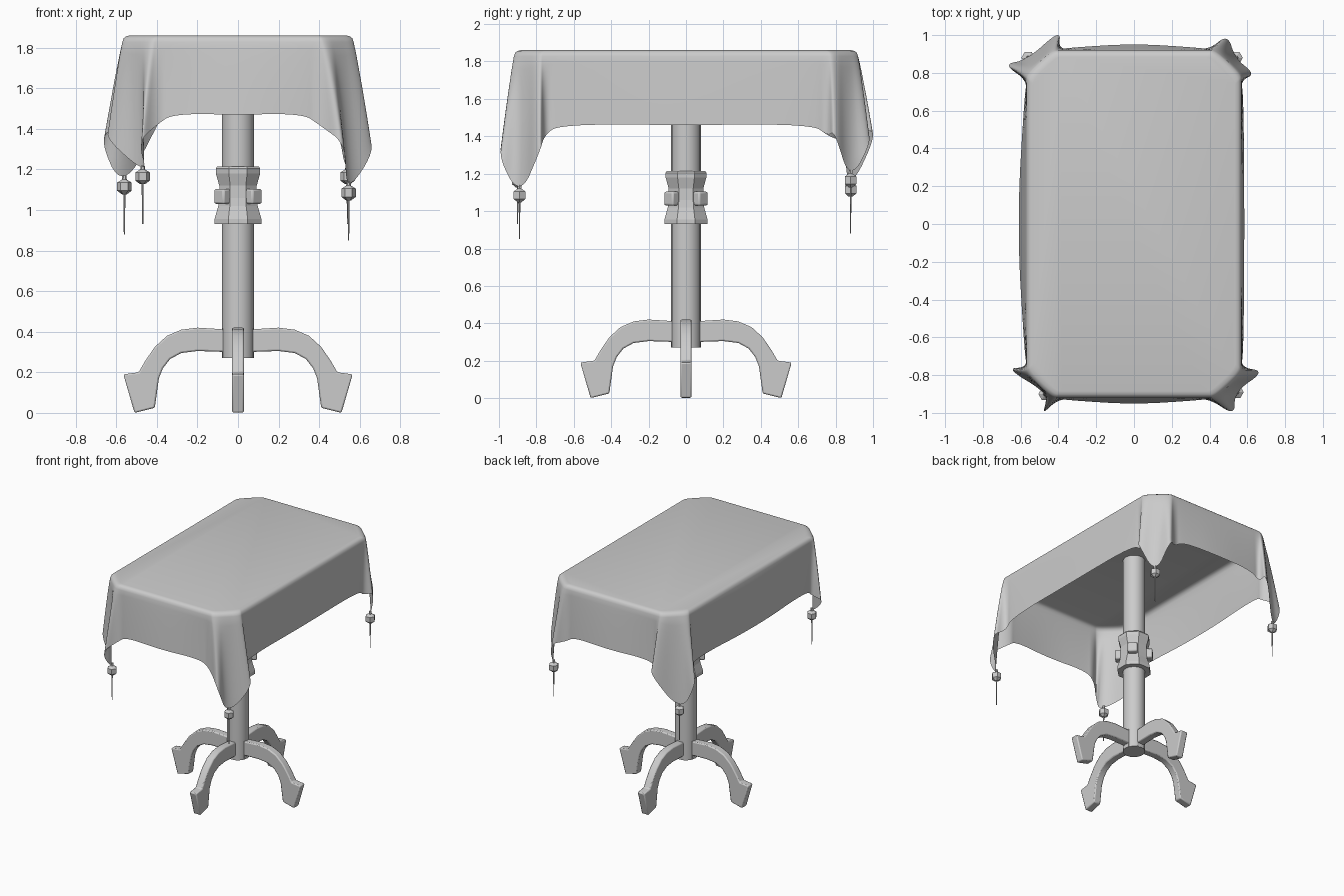
import bpy, bmesh, math
from mathutils import Vector

if "Cube" in bpy.data.objects:
    bpy.data.objects.remove(bpy.data.objects["Cube"], do_unlink=True)

grey = bpy.data.materials.new("plain grey")
grey.use_nodes = True
grey.diffuse_color = (0.6, 0.6, 0.6, 1)
grey.node_tree.nodes["Principled BSDF"].inputs["Base Color"].default_value = (0.6, 0.6, 0.6, 1)


def finish(bm, name, smooth=None, bevel=0):
    """Turn a bmesh into a named object with material, bevel and shading."""
    bmesh.ops.recalc_face_normals(bm, faces=bm.faces)
    mesh = bpy.data.meshes.new(name)
    bm.to_mesh(mesh)
    bm.free()
    mesh.materials.append(grey)
    ob = bpy.data.objects.new(name, mesh)
    bpy.context.collection.objects.link(ob)
    bpy.ops.object.select_all(action='DESELECT')
    ob.select_set(True)
    bpy.context.view_layer.objects.active = ob
    if bevel:
        mod = ob.modifiers.new("soft edges", 'BEVEL')
        mod.width, mod.segments, mod.limit_method = bevel, 2, 'ANGLE'
        mod.angle_limit = math.radians(40)
    if smooth:
        bpy.ops.object.shade_smooth_by_angle(angle=math.radians(smooth))
    return ob


def loft(bm, rings, cap_start=True, cap_end=True):
    """Skin closed rings of points, with optional end faces."""
    loops = [[bm.verts.new(p) for p in ring] for ring in rings]
    for a, b in zip(loops, loops[1:]):
        for i in range(len(a)):
            j = (i + 1) % len(a)
            bm.faces.new((a[i], a[j], b[j], b[i]))
    if cap_start:
        bm.faces.new(loops[0])
    if cap_end:
        bm.faces.new(loops[-1])


def lathe(name, profile, sides, smooth=None, centre=(0, 0), turn=0.0):
    bm = bmesh.new()
    angles = [math.tau * (i + turn) / sides for i in range(sides)]
    loft(bm, [[(centre[0] + r * math.cos(a), centre[1] + r * math.sin(a), z) for a in angles]
              for r, z in profile])
    return finish(bm, name, smooth)


# Pedestal column and carved collar
lathe("column", [(0.08, 0.27), (0.08, 1.855)], 16, 40)
lathe("collar", [(0.08, 0.93), (0.125, 0.93), (0.125, 0.955), (0.105, 1.02), (0.1, 1.06),
                 (0.1, 1.12), (0.118, 1.18), (0.118, 1.205), (0.11, 1.215), (0.08, 1.215)], 8, None, turn=0.5)

# Four bosses around the collar, set diagonally
for k in range(4):
    bm = bmesh.new()
    bmesh.ops.create_cube(bm, size=1)
    bmesh.ops.scale(bm, vec=(0.06, 0.07, 0.075), verts=bm.verts)
    boss = finish(bm, "collar_boss", 40, 0.01)
    a = math.radians(45 + 90 * k)
    boss.location = (0.105 * math.cos(a), 0.105 * math.sin(a), 1.067)
    boss.rotation_euler.z = a

# Four arched legs with flared feet, cut from one side profile
LEG = [(0.05, 0.41), (0.12, 0.415), (0.2, 0.42), (0.28, 0.41), (0.35, 0.38), (0.41, 0.325),
       (0.455, 0.26), (0.49, 0.2), (0.565, 0.19), (0.51, 0.0), (0.41, 0.025), (0.39, 0.17),
       (0.37, 0.22), (0.335, 0.265), (0.28, 0.295), (0.2, 0.305), (0.05, 0.3)]
for k, name in enumerate(["left_leg", "back_leg", "right_leg", "front_leg"]):
    bm = bmesh.new()
    loft(bm, [[(x, y, z) for x, z in LEG] for y in (-0.03, 0.03)])
    leg = finish(bm, name, 35, 0.008)
    leg.rotation_euler.z = k * math.pi / 2

# Tenon block where each leg meets the column
for k in range(4):
    bm = bmesh.new()
    bmesh.ops.create_cube(bm, size=1)
    bmesh.ops.scale(bm, vec=(0.03, 0.06, 0.14), verts=bm.verts)
    block = finish(bm, "leg_joint", None)
    a = k * math.pi / 2
    block.location = (0.062 * math.cos(a), 0.062 * math.sin(a), 0.345)
    block.rotation_euler.z = a

# Cloth corners: side signs, then hem points of side fold, hanging tip, end fold
CORNERS = [
    ((1, 1), (0.62, 0.80, 1.40), (0.54, 0.88, 1.21), (0.49, 0.98, 1.38)),
    ((-1, 1), (0.66, 0.84, 1.35), (0.56, 0.88, 1.16), (0.41, 1.00, 1.40)),
    ((-1, -1), (0.64, 0.78, 1.36), (0.47, 0.90, 1.21), (0.48, 0.99, 1.33)),
    ((1, -1), (0.66, 0.79, 1.31), (0.545, 0.89, 1.13), (0.52, 0.99, 1.31)),
]
HALF_X, HALF_Y, TOP = 0.57, 0.92, 1.86
columns = []


def sharpen(a, p, c):
    """Push a fold point out to offset the later smoothing."""
    a, p, c = Vector(a), Vector(p), Vector(c)
    return p + (p - (a + c) / 2) * 0.33


for (sx, sy), fold_x, tip, fold_y in CORNERS:
    side, end = (0.58, 0.68, 1.465), (0.32, 0.935, 1.475)
    dip_x, dip_y = (0.565, 0.76, 1.40), (0.40, 0.925, 1.42)
    hem = [side, dip_x, sharpen(dip_x, fold_x, tip), sharpen(fold_x, tip, fold_y),
           sharpen(tip, fold_y, dip_y), dip_y, end]
    rim = [(HALF_X, 0.68), (HALF_X, 0.75), (HALF_X, 0.79), (0.50, 0.86),
           (0.43, HALF_Y), (0.39, HALF_Y), (0.32, HALF_Y)]
    part = [(Vector((sx * r[0], sy * r[1], TOP)), Vector((sx * h[0], sy * h[1], h[2])))
            for r, h in zip(rim, hem)]
    if sx * sy < 0:
        part.reverse()
    columns += part
    # Gentle bulge in the middle of the next straight side
    if sx == sy:
        columns.append((Vector((0, sy * HALF_Y, TOP)), Vector((0, sy * 0.955, 1.47))))
    else:
        bulge = 0.62 if sx < 0 else 0.585
        columns.append((Vector((sx * HALF_X, 0, TOP)), Vector((sx * bulge, 0, 1.46))))

# Round the folds by repeated corner cutting
for _ in range(3):
    cut = []
    for i, a in enumerate(columns):
        b = columns[(i + 1) % len(columns)]
        for t in (0.25, 0.75):
            cut.append((a[0].lerp(b[0], t), a[1].lerp(b[1], t)))
    columns = cut

# Cloth: flat top, rolled edge, then folds that widen down to the hem
rings = []
for inset, drop in ((0.035, 0), (0.018, 0.004), (0.006, 0.014), (0, 0.032)):
    rings.append([Vector((r.x * (1 - inset / HALF_X), r.y * (1 - inset / HALF_Y), TOP - drop))
                  for r, h in columns])
base = rings[-1]
for k in range(1, 11):
    t = k / 10
    ring = []
    for p, (r, h) in zip(base, columns):
        q = p.lerp(h, t)
        spread = t ** 0.85
        q.x = p.x + (h.x - p.x) * spread
        q.y = p.y + (h.y - p.y) * spread
        ring.append(q)
    rings.append(ring)
bm = bmesh.new()
loft(bm, rings, cap_end=False)
finish(bm, "tablecloth", 60)

# Tassels: faceted bead with a fine strand under each cloth tip
for (sx, sy), _, tip, _ in CORNERS:
    x, y, z = sx * tip[0], sy * tip[1], tip[2] - 0.045
    lathe("tassel_bead", [(0.01, z + 0.055), (0.012, z + 0.035), (0.036, z + 0.02),
                          (0.036, z - 0.02), (0.012, z - 0.038)], 6, None, (x, y))
    lathe("tassel_strand", [(0.005, z - 0.03), (0.003, z - 0.235)], 6, 60, (x, y))
